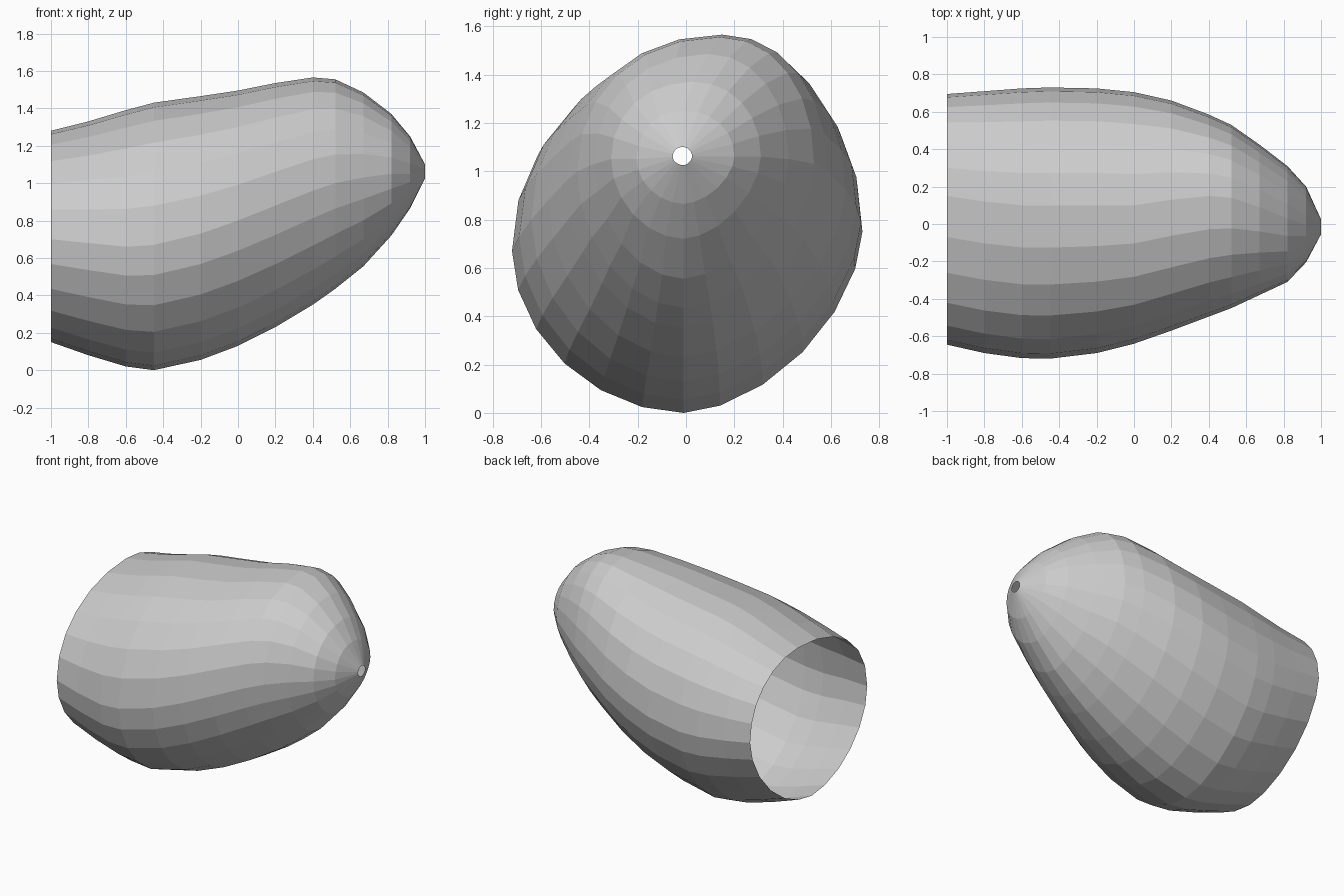
import bpy, bmesh
from math import sin, cos, pi

# Cross-sections along the length:
# x, top z, bottom z, +y reach, z of it, -y reach, z of it, y of the top point
RINGS = [
    (-1.00, 1.28, 0.15, 0.695, 0.80, -0.645, 0.70, 0.15),
    (-0.80, 1.33, 0.08, 0.710, 0.77, -0.690, 0.68, 0.12),
    (-0.60, 1.39, 0.02, 0.725, 0.75, -0.717, 0.66, 0.10),
    (-0.45, 1.43, 0.00, 0.730, 0.75, -0.720, 0.67, 0.10),
    (-0.20, 1.465, 0.055, 0.725, 0.79, -0.690, 0.73, 0.10),
    (0.00, 1.495, 0.13, 0.705, 0.85, -0.640, 0.80, 0.10),
    (0.20, 1.535, 0.23, 0.660, 0.92, -0.570, 0.88, 0.13),
    (0.40, 1.565, 0.35, 0.585, 1.00, -0.495, 0.96, 0.15),
    (0.52, 1.555, 0.435, 0.530, 1.03, -0.450, 1.00, 0.14),
    (0.67, 1.485, 0.555, 0.425, 1.05, -0.380, 1.03, 0.09),
    (0.82, 1.37, 0.72, 0.310, 1.06, -0.310, 1.05, 0.03),
    (0.92, 1.25, 0.865, 0.200, 1.06, -0.205, 1.05, -0.01),
    (1.00, 1.10, 1.025, 0.025, 1.06, -0.055, 1.06, -0.015),
]
STEPS = 6  # sides per quarter


def section(x, zt, zb, yr, zr, yl, zl, yt):
    """Uneven oval made of four superellipse quarters."""
    yb = -0.01
    top, bot, right, left = (yt, zt), (yb, zb), (yr, zr), (yl, zl)
    quarters = [(right, top, 2.1), (top, left, 2.1), (left, bot, 1.9), (bot, right, 1.7)]
    pts = []
    for a, b, n in quarters:
        for i in range(STEPS):
            t = i / STEPS * pi / 2
            c, s = abs(cos(t)) ** (2 / n), abs(sin(t)) ** (2 / n)
            if a in (right, left):
                y = b[0] + (a[0] - b[0]) * c
                z = a[1] + (b[1] - a[1]) * s
            else:
                y = a[0] + (b[0] - a[0]) * s
                z = b[1] + (a[1] - b[1]) * c
            pts.append((x, y, z))
    return pts


# Loft the open shell, leaving the wide end and the small tip hole open
bm = bmesh.new()
loops = [[bm.verts.new(p) for p in section(*r)] for r in RINGS]
count = STEPS * 4
for a, b in zip(loops, loops[1:]):
    for i in range(count):
        j = (i + 1) % count
        bm.faces.new((a[i], b[i], b[j], a[j]))
bmesh.ops.recalc_face_normals(bm, faces=bm.faces)

mesh = bpy.data.meshes.new("tapered_shell")
bm.to_mesh(mesh)
bm.free()
shell = bpy.data.objects.new("tapered_shell", mesh)
bpy.context.collection.objects.link(shell)
